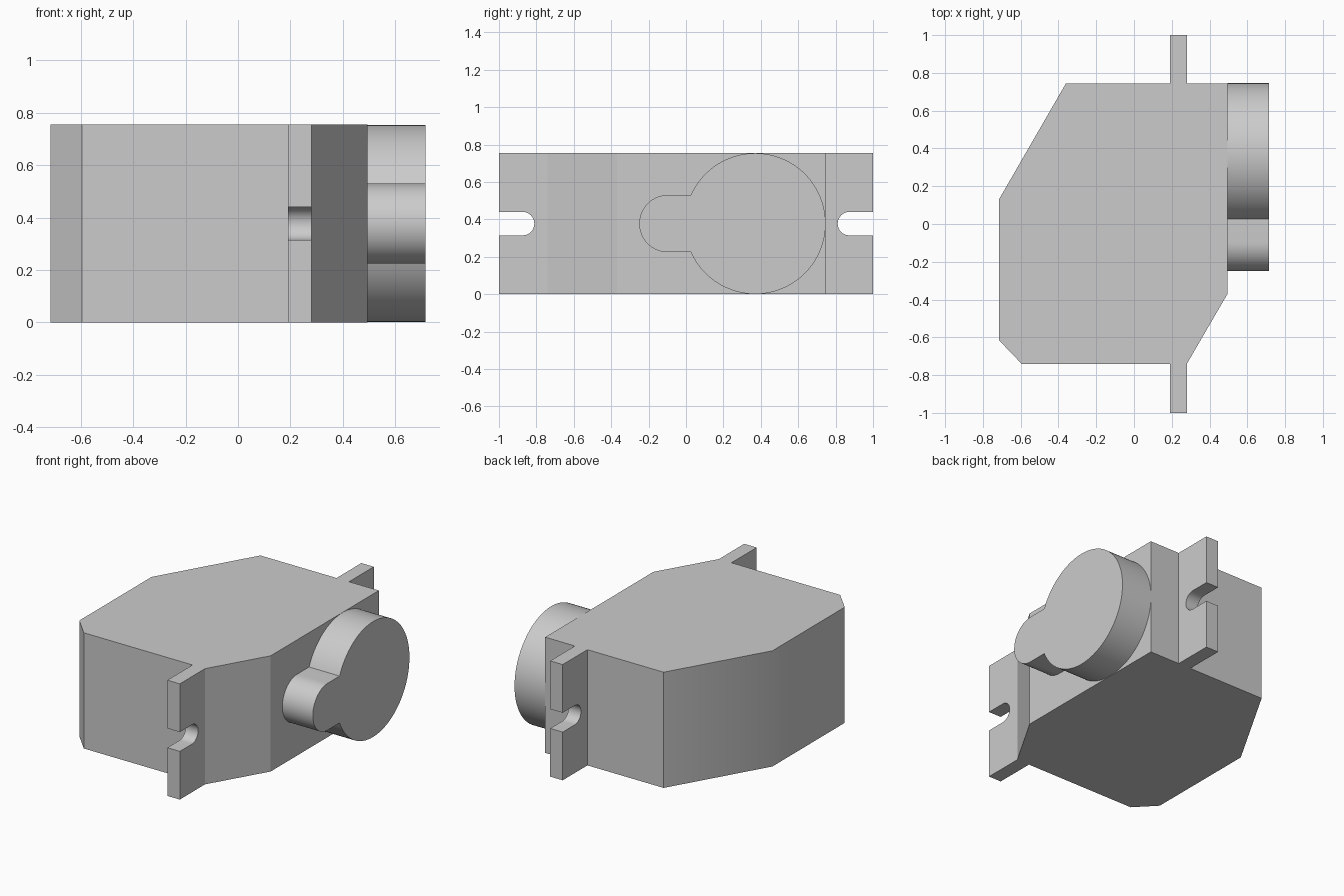
import bpy
import bmesh
from math import asin, cos, pi, sin
from mathutils import Vector

if "Cube" in bpy.data.objects:
    bpy.data.objects.remove(bpy.data.objects["Cube"], do_unlink=True)

HEIGHT = 0.755
MID = HEIGHT / 2

grey = bpy.data.materials.new("plain grey")
grey.use_nodes = True
grey.diffuse_color = (0.6, 0.6, 0.6, 1)
grey.node_tree.nodes["Principled BSDF"].inputs["Base Color"].default_value = grey.diffuse_color


def arc(cy, cz, r, start, end, steps):
    """Points along a circular arc."""
    angles = [start + (end - start) * i / steps for i in range(steps + 1)]
    return [(cy + r * cos(a), cz + r * sin(a)) for a in angles]


def prism(name, outline, low, high, along_x=False):
    """Extrude a closed outline along z, or along x for a (y, z) outline."""
    bm = bmesh.new()
    verts = [bm.verts.new((low, a, b) if along_x else (a, b, low)) for a, b in outline]
    face = bm.faces.new(verts)
    extruded = bmesh.ops.extrude_face_region(bm, geom=[face])["geom"]
    shift = Vector((high - low, 0, 0) if along_x else (0, 0, high - low))
    bmesh.ops.translate(bm, vec=shift, verts=[v for v in extruded if isinstance(v, bmesh.types.BMVert)])
    bmesh.ops.recalc_face_normals(bm, faces=bm.faces)
    mesh = bpy.data.meshes.new(name)
    bm.to_mesh(mesh)
    bm.free()
    mesh.materials.append(grey)
    obj = bpy.data.objects.new(name, mesh)
    bpy.context.collection.objects.link(obj)
    bpy.ops.object.select_all(action="DESELECT")
    obj.select_set(True)
    bpy.context.view_layer.objects.active = obj
    bpy.ops.object.shade_smooth_by_angle(angle=pi / 6)
    return obj


# Housing with chamfered corners
prism("housing", [(-0.715, -0.615), (-0.595, -0.74), (0.28, -0.74), (0.495, -0.37),
                  (0.495, 0.745), (-0.36, 0.745), (-0.715, 0.13)], 0, HEIGHT)

# Slotted mounting tabs at both ends
SLOT = 0.063
for name, side, root in (("front_mounting_tab", -1, 0.74), ("back_mounting_tab", 1, 0.745)):
    slot = arc(0.874, MID, SLOT, 1.5 * pi, 0.5 * pi, 16)
    outline = [(root, 0), (1, 0), (1, MID - SLOT)] + slot + [(1, MID + SLOT), (1, HEIGHT), (root, HEIGHT)]
    prism(name, [(side * y, z) for y, z in outline], 0.19, 0.28, along_x=True)

# Keyhole-shaped gear boss: a large disc joined to a small rounded arm
BIG, SMALL = MID - 0.001, 0.153
meet = pi - asin(SMALL / BIG)
boss = arc(0.37, MID, BIG, -meet, meet, 80) + arc(-0.097, MID, SMALL, 0.5 * pi, 1.5 * pi, 32)
prism("gear_boss", boss, 0.495, 0.715, along_x=True)
